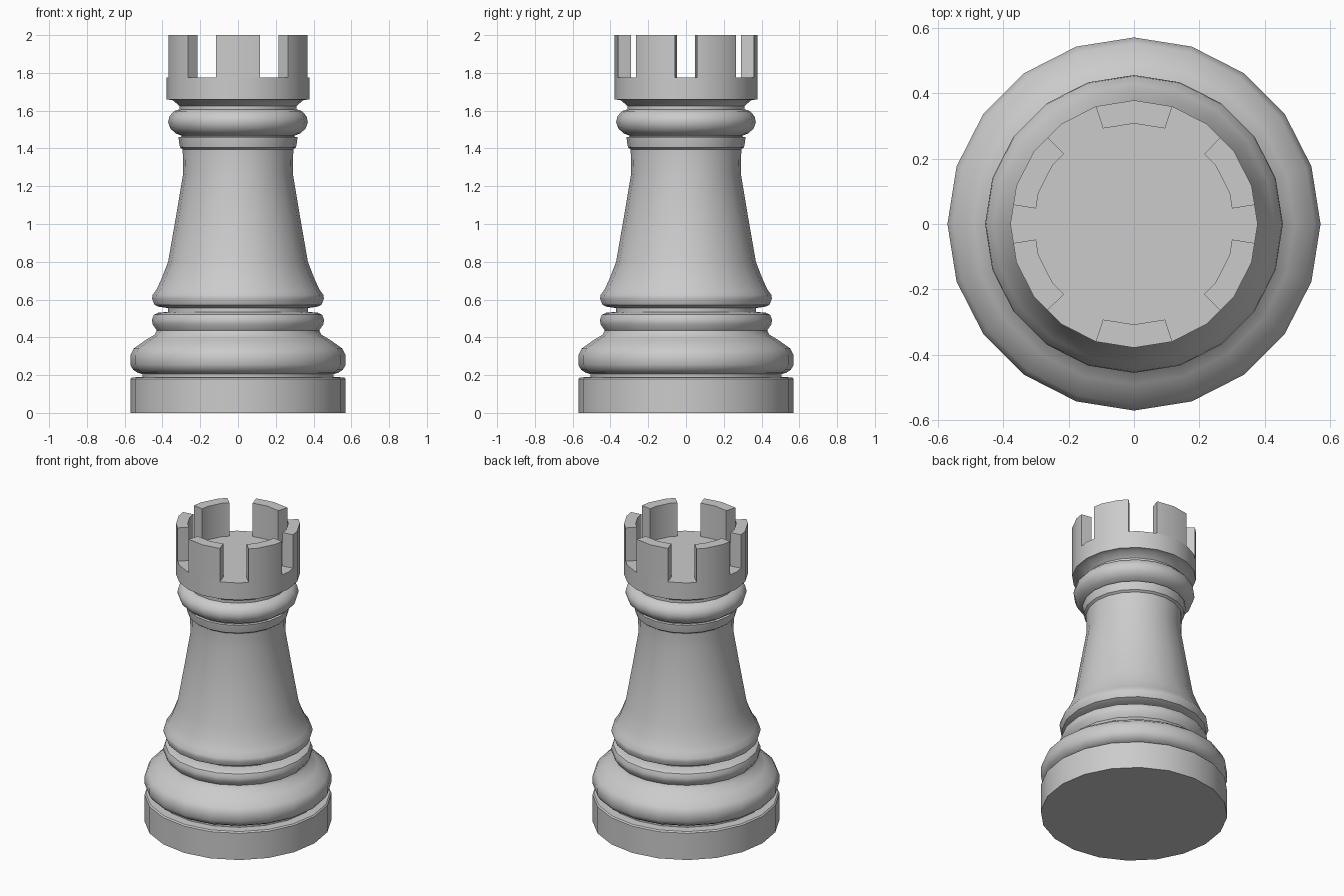
import bpy, bmesh
from math import sin, cos, radians

if "Cube" in bpy.data.objects:
    bpy.data.objects.remove(bpy.data.objects["Cube"])

SIDES = 20


def make_object(name, bm, angle=40):
    bmesh.ops.recalc_face_normals(bm, faces=bm.faces)
    mesh = bpy.data.meshes.new(name)
    bm.to_mesh(mesh)
    bm.free()
    obj = bpy.data.objects.new(name, mesh)
    bpy.context.collection.objects.link(obj)
    bpy.ops.object.select_all(action='DESELECT')
    obj.select_set(True)
    bpy.context.view_layer.objects.active = obj
    bpy.ops.object.shade_smooth_by_angle(angle=radians(angle))
    return obj


def polar(r, deg, z):
    return (r * cos(radians(deg)), r * sin(radians(deg)), z)


def lathe(name, profile):
    """Revolve (radius, height) points into a capped solid."""
    bm = bmesh.new()
    rings = [[bm.verts.new(polar(r, i * 360 / SIDES, z)) for i in range(SIDES)]
             for r, z in profile]
    for a, b in zip(rings, rings[1:]):
        for i in range(SIDES):
            j = (i + 1) % SIDES
            bm.faces.new((a[i], a[j], b[j], b[i]))
    bm.faces.new(rings[0])
    bm.faces.new(rings[-1])
    return make_object(name, bm)


def merlon(name, r_in, r_out, z0, z1, angles):
    """Curved wall block; angles between polygon corners lie on its flat sides."""
    bm = bmesh.new()
    sections = []
    for a in angles:
        k = 1 if a % 18 == 0 else cos(radians(9))
        sections.append([bm.verts.new(polar(r * k, a, z)) for r, z in
                         ((r_in, z0), (r_out, z0), (r_out, z1), (r_in, z1))])
    for s, t in zip(sections, sections[1:]):
        for i in range(4):
            j = (i + 1) % 4
            bm.faces.new((s[i], s[j], t[j], t[i]))
    bm.faces.new(sections[0])
    bm.faces.new(sections[-1])
    return make_object(name, bm)


# Turned body: foot, rings, shaft, collars and the floor of the crown
lathe("turned_body", [
    (0.57, 0), (0.57, 0.18), (0.562, 0.188), (0.505, 0.19), (0.505, 0.205),
    (0.53, 0.212), (0.555, 0.228), (0.57, 0.255), (0.57, 0.305), (0.553, 0.34),
    (0.49, 0.385), (0.44, 0.415), (0.43, 0.437), (0.453, 0.47), (0.455, 0.495),
    (0.445, 0.52), (0.425, 0.53), (0.37, 0.535), (0.37, 0.555),
    (0.42, 0.562), (0.442, 0.572), (0.455, 0.605), (0.452, 0.625), (0.43, 0.655),
    (0.405, 0.71), (0.37, 0.80), (0.33, 1.03), (0.29, 1.27), (0.293, 1.395),
    (0.307, 1.405), (0.312, 1.43), (0.315, 1.46), (0.30, 1.462), (0.30, 1.468),
    (0.33, 1.48), (0.358, 1.505), (0.37, 1.54), (0.363, 1.57), (0.34, 1.597),
    (0.31, 1.607), (0.31, 1.625), (0.345, 1.655), (0.378, 1.66), (0.378, 1.775),
])

# Battlements: two wide-set blocks plus four at the sides
BLOCKS = {"back": (72, 90, 108), "front": (252, 270, 288),
          "back_right": (9, 18, 36, 45), "back_left": (135, 144, 162, 171),
          "front_left": (189, 198, 216, 225), "front_right": (315, 324, 342, 351)}
for side, angles in BLOCKS.items():
    merlon("battlement_" + side, 0.307, 0.378, 1.775, 2.0, angles)
